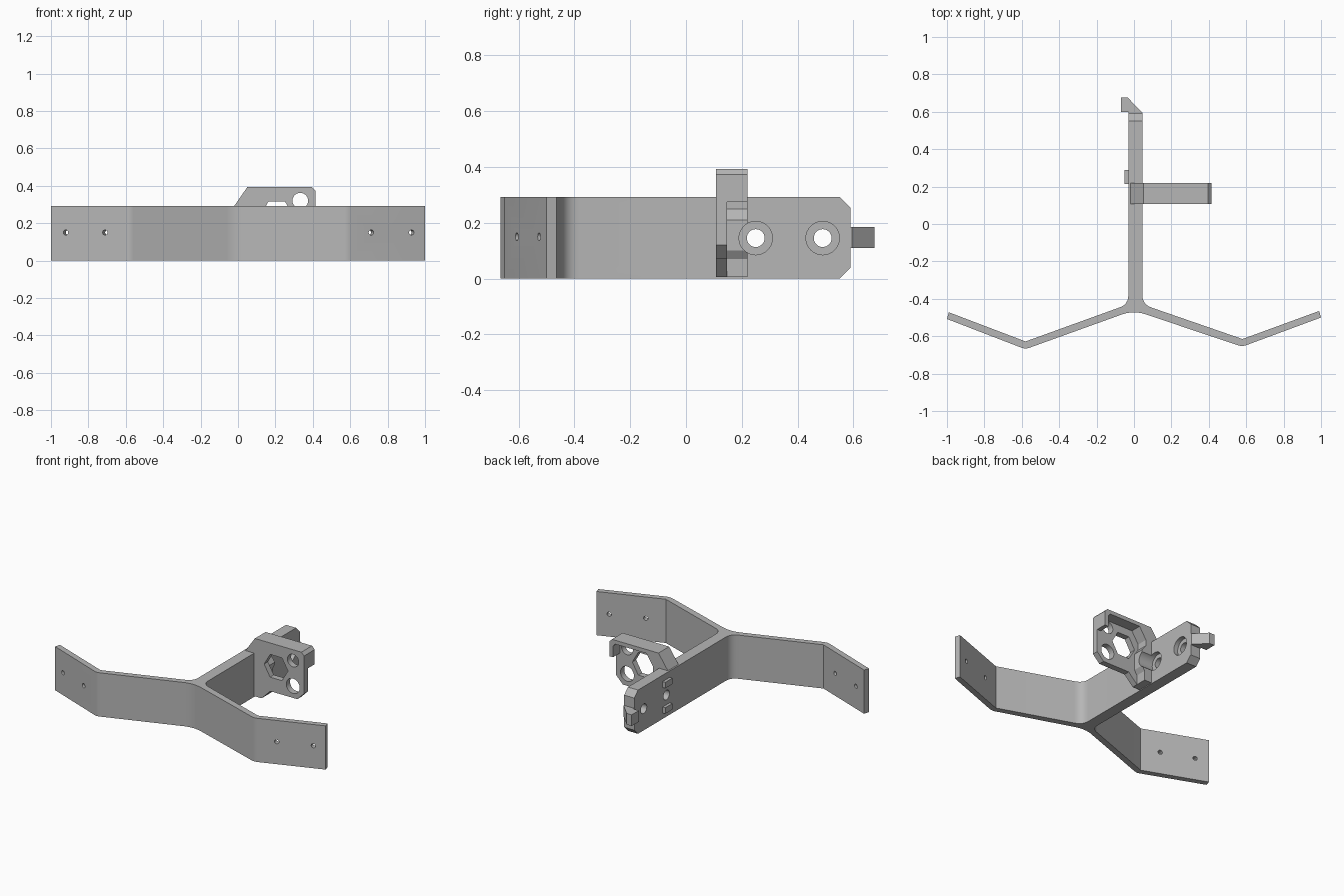
import bpy, bmesh, math
from mathutils import Matrix, Vector

if "Cube" in bpy.data.objects:
    bpy.data.objects.remove(bpy.data.objects["Cube"])

GREY = (0.47, 0.47, 0.47, 1)
grey = bpy.data.materials.new("plain grey")
grey.use_nodes = True
grey.diffuse_color = GREY
grey.node_tree.nodes["Principled BSDF"].inputs["Base Color"].default_value = GREY


def finish(name, bm):
    bmesh.ops.recalc_face_normals(bm, faces=bm.faces)
    me = bpy.data.meshes.new(name)
    bm.to_mesh(me)
    bm.free()
    me.materials.append(grey)
    ob = bpy.data.objects.new(name, me)
    bpy.context.collection.objects.link(ob)
    return ob


def prism(name, outline, lo, hi, axis):
    """Extrude a 2D outline along an axis: Z uses (x, y), Y uses (x, z), X uses (y, z)."""
    place = {"Z": lambda a, b, t: (a, b, t),
             "Y": lambda a, b, t: (a, t, b),
             "X": lambda a, b, t: (t, a, b)}[axis]
    bm = bmesh.new()
    base = bm.faces.new([bm.verts.new(place(a, b, lo)) for a, b in outline])
    new = bmesh.ops.extrude_face_region(bm, geom=[base])["geom"]
    shift = Vector(place(0, 0, hi - lo))
    bmesh.ops.translate(bm, vec=shift, verts=[v for v in new if isinstance(v, bmesh.types.BMVert)])
    return finish(name, bm)


def drill(centre, radius, depth, direction, sides=32):
    bm = bmesh.new()
    turn = Vector(direction).to_track_quat("Z", "Y").to_matrix().to_4x4()
    bmesh.ops.create_cone(bm, cap_ends=True, segments=sides, radius1=radius, radius2=radius,
                          depth=depth, matrix=Matrix.Translation(centre) @ turn)
    ob = finish("cutter", bm)
    ob.hide_render = True
    return ob


def combine(ob, others, operation):
    bpy.context.view_layer.objects.active = ob
    for other in others:
        mod = ob.modifiers.new("cut", "BOOLEAN")
        mod.operation = operation
        mod.solver = "EXACT"
        mod.object = other
        bpy.ops.object.modifier_apply(modifier=mod.name)
        bpy.data.objects.remove(other)


def smooth(ob):
    bpy.ops.object.select_all(action="DESELECT")
    ob.select_set(True)
    bpy.context.view_layer.objects.active = ob
    bpy.ops.object.shade_smooth_by_angle(angle=math.radians(30))


def arc(a, corner, b, steps=6):
    """Rounded corner from a to b."""
    a, corner, b = Vector(a), Vector(corner), Vector(b)
    ts = [i / steps for i in range(steps + 1)]
    return [tuple(a * (1 - t) ** 2 + corner * 2 * t * (1 - t) + b * t * t) for t in ts]


# Spine and bent wings, one profile from above
frame_outline = (
    [(-1, -0.508), (-0.6, -0.662)]
    + arc((-0.6, -0.662), (-0.58, -0.67), (-0.56, -0.662), 3)[1:]
    + arc((-0.06, -0.482), (0, -0.463), (0.06, -0.482))
    + arc((0.56, -0.65), (0.58, -0.655), (0.6, -0.648), 3)
    + [(1, -0.5), (0.99, -0.465), (0.58, -0.615)]
    + arc((0.10, -0.449), (0.045, -0.433), (0.045, -0.38))
    + [(0.045, 0.59), (-0.03, 0.59)]
    + arc((-0.03, -0.38), (-0.03, -0.433), (-0.085, -0.449))
    + [(-0.58, -0.628), (-0.99, -0.472)]
)
frame = prism("spine_and_wings", frame_outline, 0, 0.293, "Z")

# Chamfered corners at the rear end of the spine
chamfers = [prism("cutter", [(0.55, z), (0.6, z), (0.6, z + d)], -0.1, 0.1, "X")
            for z, d in ((-0.001, 0.05), (0.294, -0.05))]
combine(frame, chamfers, "DIFFERENCE")

# Wing screw holes, square to each wing
holes = [drill((x, -0.655 + 0.38 * (abs(x) - 0.57), 0.15), 0.014, 0.2,
               (-0.36 * math.copysign(1, x), 0.93, 0), 16)
         for x in (-0.915, -0.705, 0.71, 0.925)]

# Counterbored holes through the spine
SPINE_HOLES = (0.25, 0.49)
for y in SPINE_HOLES:
    holes += [drill((0, y, 0.145), 0.032, 0.4, (1, 0, 0)),
              drill((0.065, y, 0.145), 0.06, 0.1, (1, 0, 0))]
combine(frame, holes, "DIFFERENCE")
smooth(frame)

# Rear hook
hook = prism("rear_hook", [(-0.07, 0.6), (-0.03, 0.6), (-0.03, 0.58), (0.045, 0.58),
                           (0.045, 0.595), (-0.033, 0.675), (-0.07, 0.675)], 0.11, 0.185, "Z")

# Small locating pegs on the right side
for label, z in (("lower", 0.06), ("upper", 0.23)):
    prism(label + "_peg", [(y, zz) for y, zz in ((0.215, z - 0.02), (0.29, z - 0.02),
                                                 (0.29, z + 0.02), (0.215, z + 0.02))],
          -0.05, -0.02, "X")

# Side bracket: front plate, then the raised rim and root block behind it
top_edge = [(-0.025, 0.285), (0.05, 0.393), (0.395, 0.393), (0.415, 0.373)]
foot = [(0.1, 0.005), (-0.025, 0.005)]
plate = prism("side_bracket", top_edge + [(0.415, 0.12), (0.365, 0.07), (0.2, 0.07),
                                          (0.165, 0.07)] + foot, 0.107, 0.147, "Y")
rim = prism("rim", top_edge + [(0.415, 0.275), (0.387, 0.275), (0.387, 0.35), (0.372, 0.367),
                               (0.14, 0.367), (0.09, 0.29), (0.09, 0.25), (0.12, 0.21),
                               (0.12, 0.1), (0.1, 0.07)] + foot, 0.14, 0.22, "Y")
combine(plate, [rim], "UNION")

# Hexagonal opening, two round holes and the screw clearance groove
hexagon = [(0.207 + 0.088 * math.cos(i * math.pi / 3), 0.24 + 0.088 * math.sin(i * math.pi / 3))
           for i in range(6)]
openings = [prism("cutter", hexagon, 0, 0.3, "Y"),
            drill((0.333, 0.12, 0.32), 0.042, 0.2, (0, 1, 0)),
            drill((0.333, 0.12, 0.15), 0.05, 0.2, (0, 1, 0)),
            drill((0.3, SPINE_HOLES[0], 0.145), 0.06, 0.57, (1, 0, 0)),
            drill((0, SPINE_HOLES[0], 0.145), 0.032, 0.4, (1, 0, 0))]
combine(plate, openings, "DIFFERENCE")
smooth(plate)
